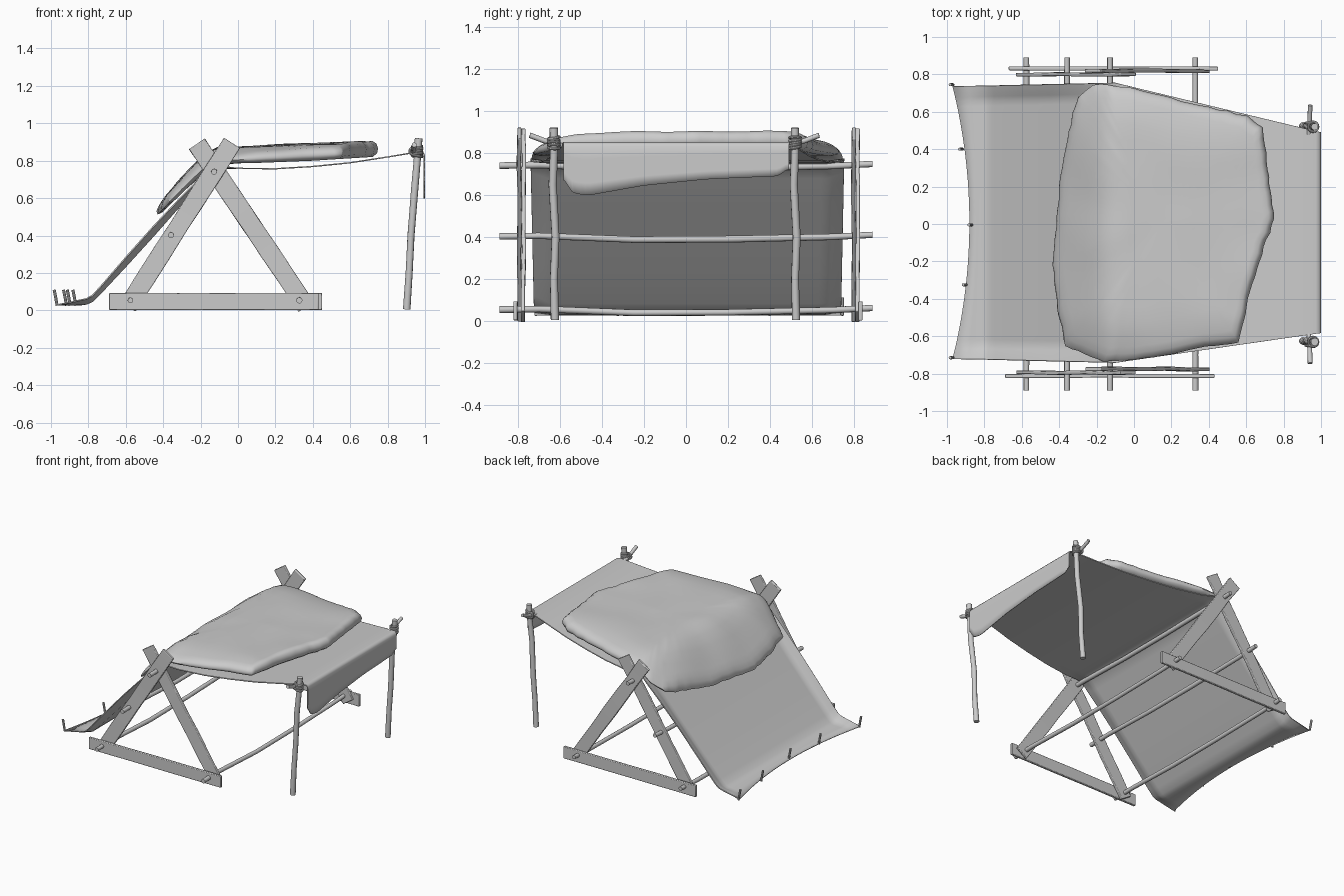
import bpy, bmesh, math, random
from mathutils import Vector, noise

if "Cube" in bpy.data.objects:
    bpy.data.objects.remove(bpy.data.objects["Cube"])

random.seed(4)


def lerp_table(pts, x):
    if x <= pts[0][0]:
        return pts[0][1]
    for (a, za), (b, zb) in zip(pts, pts[1:]):
        if x <= b:
            return za + (zb - za) * (x - a) / (b - a)
    return pts[-1][1]


def add_mesh(name, bm, angle=40):
    bmesh.ops.recalc_face_normals(bm, faces=bm.faces)
    me = bpy.data.meshes.new(name)
    bm.to_mesh(me)
    bm.free()
    ob = bpy.data.objects.new(name, me)
    bpy.context.collection.objects.link(ob)
    smooth(ob, angle)
    return ob


def smooth(ob, angle=40):
    bpy.ops.object.select_all(action='DESELECT')
    ob.select_set(True)
    bpy.context.view_layer.objects.active = ob
    bpy.ops.object.shade_smooth_by_angle(angle=math.radians(angle))


def tube(name, pts, r, sides=10):
    """Round stick following a few points."""
    bm = bmesh.new()
    pts = [Vector(p) for p in pts]
    d = (pts[-1] - pts[0]).normalized()
    u = d.orthogonal().normalized()
    w = d.cross(u)
    rings = []
    for p in pts:
        k = r * random.uniform(0.93, 1.05)
        rings.append([bm.verts.new(p + k * (math.cos(a) * u + math.sin(a) * w))
                      for a in (2 * math.pi * i / sides for i in range(sides))])
    for A, B in zip(rings, rings[1:]):
        for i in range(sides):
            j = (i + 1) % sides
            bm.faces.new((A[i], A[j], B[j], B[i]))
    bm.faces.new(rings[0])
    bm.faces.new(rings[-1])
    return add_mesh(name, bm)


def plank(name, p0, p1, y, width, thick, wobble):
    """Flat board in the xz plane, slightly uneven along its length."""
    bm = bmesh.new()
    a, b = Vector((p0[0], y, p0[1])), Vector((p1[0], y, p1[1]))
    d = (b - a).normalized()
    side = Vector((-d.z, 0, d.x)) * width / 2
    out = Vector((0, thick / 2, 0))
    n, rings = 6, []
    for i in range(n + 1):
        f = 1 + random.uniform(-wobble, wobble)
        c = a.lerp(b, i / n) + Vector((0, random.uniform(-1, 1) * wobble * 0.06, 0))
        rings.append([bm.verts.new(c + s * f * side + t * out)
                      for s, t in ((-1, -1), (1, -1), (1, 1), (-1, 1))])
    for A, B in zip(rings, rings[1:]):
        for i in range(4):
            j = (i + 1) % 4
            bm.faces.new((A[i], A[j], B[j], B[i]))
    bm.faces.new(rings[0])
    bm.faces.new(rings[-1])
    ob = add_mesh(name, bm)
    m = ob.modifiers.new("bevel", 'BEVEL')
    m.width, m.segments = 0.004, 2
    return ob


# A-frames: base board and two crossing legs at each end
for tag, dx, yb, yl, yr in (("front", 0, -0.812, -0.795, -0.775),
                            ("back", 0.02, 0.832, 0.8, 0.818)):
    plank(tag + "_base_board", (-0.69 + dx, 0.047), (0.43 + dx, 0.047), yb, 0.09, 0.02, 0.02)
    plank(tag + "_rear_leg", (-0.59, 0.02), (-0.032, 0.895), yl, 0.1, 0.02, 0.05)
    plank(tag + "_fore_leg", (0.365, 0.02), (-0.22, 0.89), yr, 0.1, 0.02, 0.05)

# Cross poles joining the frames
for name, x, z in (("ridge_pole", -0.128, 0.74), ("middle_pole", -0.358, 0.402),
                   ("rear_ground_pole", -0.575, 0.053), ("fore_ground_pole", 0.328, 0.053)):
    tube(name, [(x, -0.89, z), (x, -0.7, z + 0.003), (x + 0.006, -0.25, z - 0.015),
                (x + 0.004, 0.2, z - 0.013), (x, 0.7, z - 0.002), (x, 0.89, z + 0.008)], 0.016)

# Front posts with cross pegs and rope lashings
for tag, y, s in (("front", -0.63, -1), ("back", 0.52, 1)):
    tube(tag + "_post", [(0.902, y + 0.005, 0.005), (0.915, y, 0.2), (0.925, y + 0.008, 0.4),
                         (0.945, y - 0.006, 0.65), (0.958, y, 0.8), (0.966, y, 0.92)], 0.02)
    tube(tag + "_post_peg", [(0.935, y - s * 0.04, 0.835), (0.94, y + s * 0.05, 0.86),
                             (0.942, y + s * 0.115, 0.885)], 0.013)
    for i in range(5):
        bpy.ops.mesh.primitive_torus_add(
            major_radius=0.026, minor_radius=0.007, major_segments=20, minor_segments=8,
            location=(0.958, y, 0.825 + 0.012 * i),
            rotation=(random.uniform(-.2, .2), random.uniform(-.2, .2), 0))
        bpy.context.object.name = tag + "_lashing"
        smooth(bpy.context.object)
    bpy.ops.mesh.primitive_torus_add(
        major_radius=0.02, minor_radius=0.007, major_segments=16, minor_segments=8,
        location=(0.938, y + s * 0.02, 0.85), rotation=(math.pi / 2, 0, 0))
    bpy.context.object.name = tag + "_peg_lashing"
    smooth(bpy.context.object)

# Ground stakes
for x, y in ((-0.975, 0.745), (-0.925, 0.4), (-0.875, -0.005), (-0.905, -0.325), (-0.975, -0.715)):
    tube("ground_stake", [(x + 0.008, y, 0.025), (x, y, 0.07), (x - 0.008, y, 0.11)], 0.008, 8)

# Canvas: side profile swept across y, with tapering width and a hanging flap
PROFILE = [(-0.9, 0.028), (-0.85, 0.03), (-0.81, 0.034), (-0.78, 0.047), (-0.74, 0.085), (-0.6, 0.235),
           (-0.45, 0.4), (-0.3, 0.57), (-0.2, 0.68), (-0.15, 0.74), (-0.1, 0.759), (0, 0.759),
           (0.2, 0.757), (0.4, 0.769), (0.6, 0.789), (0.8, 0.82), (0.97, 0.848), (0.988, 0.845)]
FAR = [(-0.98, 0.735), (-0.1, 0.755), (1, 0.49)]
NEAR = [(-0.98, -0.72), (-0.1, -0.742), (1, -0.583)]
FLAP = [(-0.58, 0.67), (-0.54, 0.61), (-0.47, 0.597), (-0.2, 0.645), (0.1, 0.675),
        (0.44, 0.69), (0.48, 0.72)]
bm = bmesh.new()
N = 40
rows = []
for k in range(len(PROFILE) + 5):
    row = []
    for j in range(N + 1):
        t = -math.cos(math.pi * j / N)
        if k < len(PROFILE):
            x, z = PROFILE[k]
        else:
            x, z = 0.996, 0
        n, f = lerp_table(NEAR, x), lerp_table(FAR, x)
        y = (n + f) / 2 + t * (f - n) / 2
        if k < 3:
            x -= (0.09 * t * t - 0.02) * (2 - k) / 2
        if k >= len(PROFILE):
            q = (k - len(PROFILE)) / 4
            z = 0.832 + (lerp_table(FLAP, y) - 0.832) * q
        else:
            # rim lifts on the rear slope
            lift = max(0, 1 - abs(x + 0.5) / 0.42) ** 0.5
            z += 0.055 * lift * max(0, (abs(t) - 0.9) / 0.1) ** 0.8
        row.append(bm.verts.new((x, y, z)))
    rows.append(row)
for A, B in zip(rows, rows[1:]):
    for j in range(N):
        bm.faces.new((A[j], A[j + 1], B[j + 1], B[j]))
canvas = add_mesh("canvas_sheet", bm, 60)
m = canvas.modifiers.new("thickness", 'SOLIDIFY')
m.thickness, m.offset = 0.007, 0

# Thick hide laid over the ridge: rings inside a ragged outline
OUTLINE = [(0.75, 0.03), (0.72, 0.25), (0.69, 0.52), (0.6, 0.575), (0.3, 0.65), (0, 0.725),
           (-0.15, 0.75), (-0.22, 0.745), (-0.3, 0.68), (-0.35, 0.5), (-0.4, 0.2), (-0.435, -0.22),
           (-0.41, -0.45), (-0.37, -0.655), (-0.16, -0.735), (0, -0.73), (0.3, -0.67), (0.56, -0.635),
           (0.6, -0.44), (0.67, -0.2)]
TOP = [(-0.43, 0.555), (-0.3, 0.705), (-0.2, 0.81), (-0.12, 0.862), (0.1, 0.874),
       (0.4, 0.882), (0.75, 0.9)]
LOW = [(-0.43, 0.5), (-0.15, 0.77), (-0.08, 0.785), (0.1, 0.788), (0.4, 0.8), (0.75, 0.822)]
C = Vector((0.15, 0, 0))
rim = []
for (ax, ay), (bx, by) in zip(OUTLINE, OUTLINE[1:] + OUTLINE[:1]):
    for i in range(6):
        p = Vector((ax, ay, 0)).lerp(Vector((bx, by, 0)), i / 6)
        rim.append(p + (p - C).normalized() * 0.012 * noise.noise(p * 14))
bm = bmesh.new()
levels = ([(t, 1) for t in (0.15, 0.3, 0.45, 0.6, 0.72, 0.82, 0.9, 0.95)]
          + [(0.985, 0.82), (1.0, 0.5), (0.99, 0.2), (0.95, 0.0)]
          + [(t, 0) for t in (0.8, 0.55, 0.3)])
rings = []
for t, h in levels:
    ring = []
    for p in rim:
        q = C.lerp(p, t)
        lo, hi = lerp_table(LOW, q.x), lerp_table(TOP, q.x)
        # long sides droop toward the canvas, lumps on the surface
        hi -= 0.05 * max(0, (abs(q.y) - 0.5) / 0.25) ** 1.5
        hi += 0.01 * noise.noise(Vector((q.x * 4, q.y * 4, 1))) + 0.008 * math.cos(2 * (q.y - 0.2))
        hi = max(hi, lo + 0.02)
        ring.append(bm.verts.new((q.x, q.y, lo + (hi - lo) * h)))
    rings.append(ring)
M = len(rim)
for A, B in zip(rings, rings[1:]):
    for i in range(M):
        j = (i + 1) % M
        bm.faces.new((A[i], A[j], B[j], B[i]))
for ring in (rings[0], rings[-1]):
    c = sum((v.co for v in ring), Vector()) / M
    cv = bm.verts.new(c)
    for i in range(M):
        bm.faces.new((ring[i], ring[(i + 1) % M], cv))
add_mesh("hide_cover", bm, 60)
